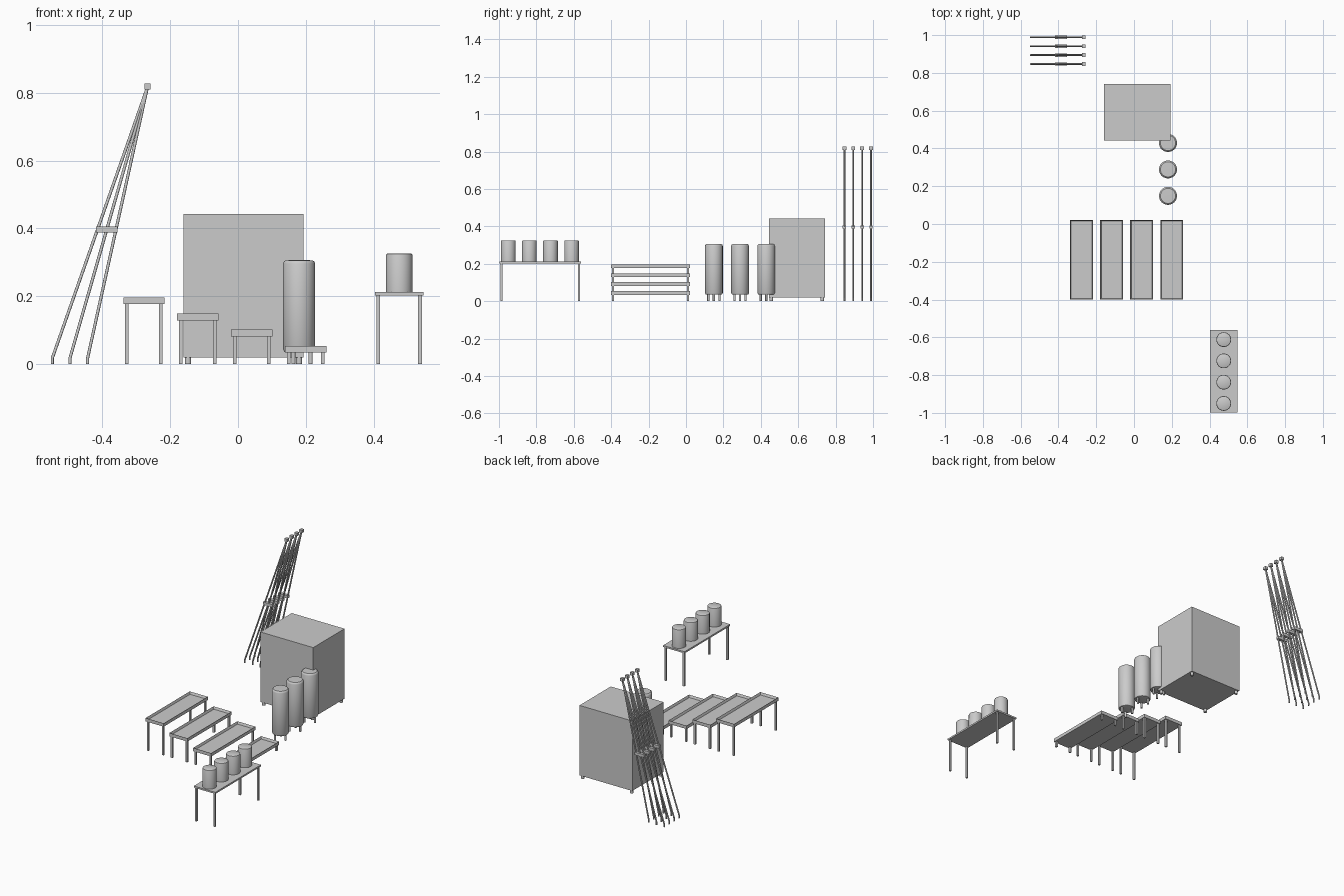
import bpy, bmesh, math
from mathutils import Vector, Matrix

if "Cube" in bpy.data.objects:
    bpy.data.objects.remove(bpy.data.objects["Cube"])


def finish(name, bm, smooth=False):
    bmesh.ops.recalc_face_normals(bm, faces=bm.faces[:])
    me = bpy.data.meshes.new(name)
    bm.to_mesh(me)
    bm.free()
    ob = bpy.data.objects.new(name, me)
    bpy.context.collection.objects.link(ob)
    if smooth:
        bpy.ops.object.select_all(action='DESELECT')
        ob.select_set(True)
        bpy.context.view_layer.objects.active = ob
        bpy.ops.object.shade_smooth_by_angle(angle=math.radians(35))
    return ob


def add_box(bm, lo, hi):
    lo, hi = Vector(lo), Vector(hi)
    m = Matrix.Translation((lo + hi) / 2) @ Matrix.Diagonal((*(hi - lo), 1))
    return bmesh.ops.create_cube(bm, size=1, matrix=m)['verts']


def box(name, lo, hi):
    bm = bmesh.new()
    add_box(bm, lo, hi)
    return finish(name, bm)


def add_rod(bm, a, b, r, seg=12):
    a, b = Vector(a), Vector(b)
    d = b - a
    m = Matrix.Translation((a + b) / 2) @ d.to_track_quat('Z', 'Y').to_matrix().to_4x4()
    bmesh.ops.create_cone(bm, cap_ends=True, segments=seg, radius1=r, radius2=r,
                          depth=d.length, matrix=m)


def lathe(name, profile, loc, seg=40):
    bm = bmesh.new()
    pts = [bm.verts.new((r, 0, z)) for r, z in profile]
    edges = [bm.edges.new(p) for p in zip(pts, pts[1:])]
    bmesh.ops.spin(bm, geom=pts + edges, cent=(0, 0, 0), axis=(0, 0, 1),
                   angle=math.tau, steps=seg, use_duplicate=False)
    bmesh.ops.remove_doubles(bm, verts=bm.verts[:], dist=1e-5)
    ob = finish(name, bm, True)
    ob.location = loc
    return ob


def corner_legs(name, x0, x1, y0, y1, top, w):
    bm = bmesh.new()
    for x in (x0, x1 - w):
        for y in (y0, y1 - w):
            add_box(bm, (x, y, 0), (x + w, y + w, top))
    return finish(name, bm)


# Large box on four small feet
box("large_cabinet", (-0.16, 0.443, 0.02), (0.193, 0.742, 0.443))
bm = bmesh.new()
for x in (-0.147, 0.18):
    for y in (0.456, 0.729):
        add_rod(bm, (x, y, 0), (x, y, 0.02), 0.009, 20)
finish("cabinet_feet", bm, True)

# Descending row of open trays
for i in range(4):
    x0, top = -0.338 + 0.159 * i, 0.197 - 0.0477 * i
    x1, y0, y1 = x0 + 0.121, -0.4, 0.022
    bm = bmesh.new()
    add_box(bm, (x0, y0, top - 0.02), (x1, y1, top))
    face = max(bm.faces, key=lambda f: f.calc_center_median().z)
    bmesh.ops.inset_region(bm, faces=[face], thickness=0.008)
    bmesh.ops.translate(bm, verts=face.verts[:], vec=(0, 0, -0.014))
    finish(f"tray_{i + 1}", bm)
    corner_legs(f"tray_legs_{i + 1}", x0 + 0.005, x1 - 0.005,
                y0 + 0.005, y1 - 0.005, top - 0.02, 0.011)

# Table with four canisters
box("table_top", (0.403, -0.998, 0.203), (0.547, -0.562, 0.213))
corner_legs("table_legs", 0.408, 0.542, -0.993, -0.567, 0.203, 0.011)
for i in range(4):
    lathe(f"canister_{i + 1}",
          [(0, 0), (0.039, 0), (0.039, 0.108), (0.0375, 0.1115), (0.035, 0.113), (0, 0.113)],
          (0.475, -0.95 + 0.1127 * i, 0.213))

# Tall tanks with rounded ends, each on three legs
for i in range(3):
    y = 0.149 + 0.14 * i
    lathe(f"tall_tank_{i + 1}",
          [(0, 0.035), (0.039, 0.035), (0.044, 0.037), (0.0475, 0.045), (0.0475, 0.296),
           (0.045, 0.302), (0.040, 0.306), (0, 0.307)], (0.18, y, 0))
    bm = bmesh.new()
    for k in range(3):
        a = math.tau * k / 3
        px, py = 0.18 + 0.034 * math.cos(a), y + 0.034 * math.sin(a)
        add_rod(bm, (px, py, 0), (px, py, 0.045), 0.006)
    finish(f"tank_legs_{i + 1}", bm, True)

# Leaning three-legged masts with crossbar and head block
for i in range(4):
    y = 0.847 + 0.0473 * i
    bm = bmesh.new()
    for x in (-0.547, -0.495, -0.443):
        add_rod(bm, (x, y, 0), (x, y, 0.02), 0.0045)
        add_rod(bm, (x, y, 0.018), (-0.267, y, 0.815), 0.0045)
    finish(f"mast_legs_{i + 1}", bm, True)
    box(f"mast_crossbar_{i + 1}", (-0.419, y - 0.009, 0.388), (-0.355, y + 0.009, 0.405))
    box(f"mast_head_{i + 1}", (-0.276, y - 0.01, 0.809), (-0.258, y + 0.01, 0.827))
